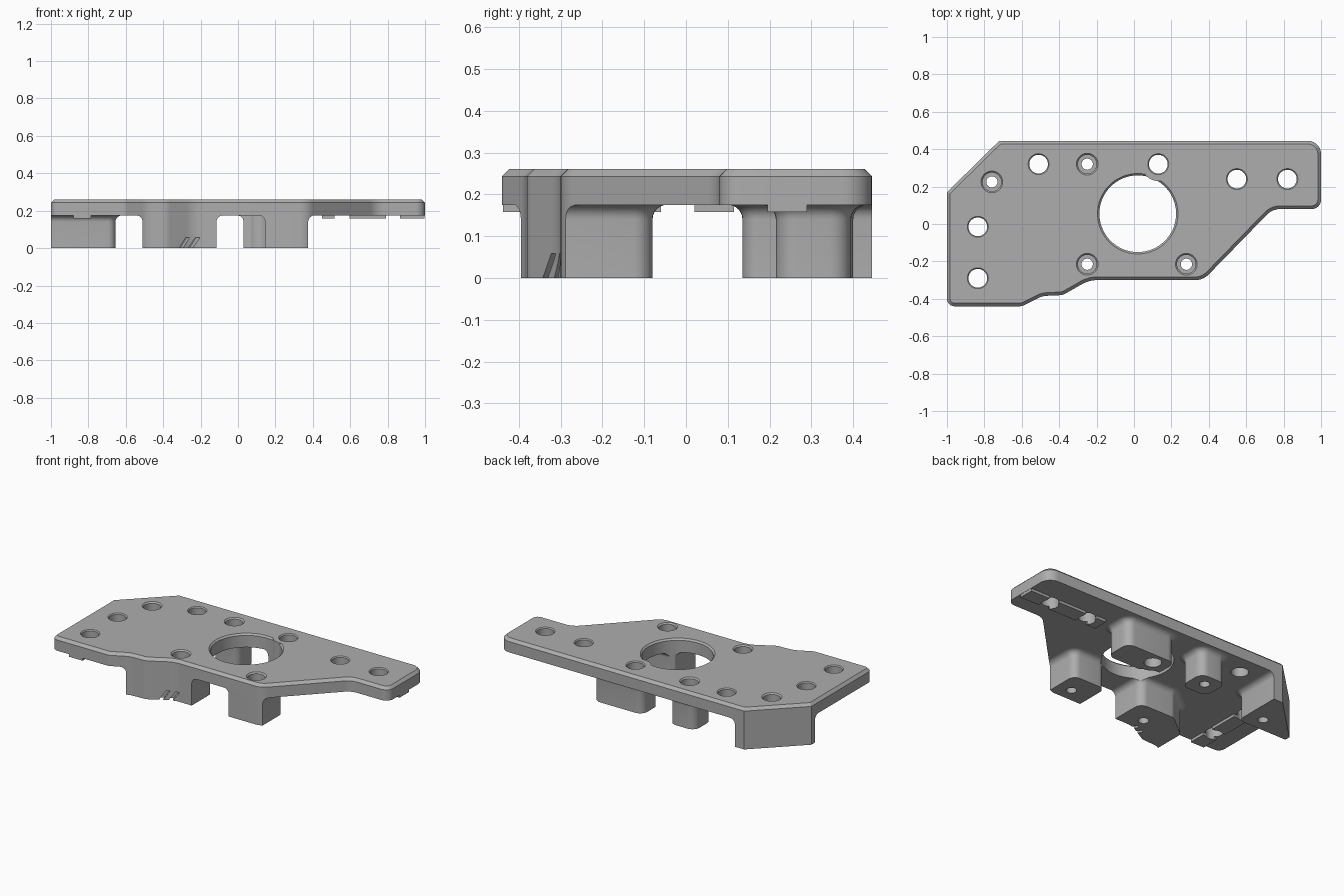
import bpy, bmesh, math
from mathutils import Vector, Matrix

cube = bpy.data.objects.get("Cube")
if cube:
    bpy.data.objects.remove(cube)

BOTTOM, TOP = 0.175, 0.26

grey = bpy.data.materials.new("machined_grey")
grey.use_nodes = True
colour = (0.42, 0.42, 0.42, 1)
grey.diffuse_color = colour
grey.node_tree.nodes["Principled BSDF"].inputs["Base Color"].default_value = colour


def rounded(points, steps=7):
    """Counter-clockwise polygon of (x, y, radius) with filleted corners."""
    out, n = [], len(points)
    for i, (x, y, r) in enumerate(points):
        p = Vector((x, y))
        a = (Vector(points[i - 1][:2]) - p).normalized()
        b = (Vector(points[(i + 1) % n][:2]) - p).normalized()
        if r == 0:
            out.append(p)
            continue
        half = a.angle(b) / 2
        centre = p + (a + b).normalized() * r / math.sin(half)
        start = p + a * r / math.tan(half) - centre
        sweep = (math.pi - 2 * half) * (1 if a.cross(b) < 0 else -1)
        for k in range(steps + 1):
            out.append(centre + Matrix.Rotation(sweep * k / steps, 2) @ start)
    return out


def offset(poly, d):
    """Grow a counter-clockwise polygon by d with mitred corners."""
    out, n = [], len(poly)
    for i, p in enumerate(poly):
        e, f = (p - poly[i - 1]).normalized(), (poly[(i + 1) % n] - p).normalized()
        m, k = Vector((e.y, -e.x)), Vector((f.y, -f.x))
        out.append(p + (m + k) * d / (1 + m.dot(k)))
    return out


def loft(name, poly, levels):
    """Solid from stacked (z, growth) copies of a polygon."""
    bm = bmesh.new()
    rings = [[bm.verts.new((p.x, p.y, z)) for p in offset(poly, d)] for z, d in levels]
    n = len(poly)
    for low, high in zip(rings, rings[1:]):
        for i in range(n):
            j = (i + 1) % n
            bm.faces.new((low[i], low[j], high[j], high[i]))
    bm.faces.new(rings[0][::-1])
    bm.faces.new(rings[-1])
    mesh = bpy.data.meshes.new(name)
    bm.to_mesh(mesh)
    bm.free()
    mesh.materials.append(grey)
    obj = bpy.data.objects.new(name, mesh)
    bpy.context.scene.collection.objects.link(obj)
    return obj


def circle(x, y, r, n=40):
    return [Vector((x + r * math.cos(math.tau * i / n), y + r * math.sin(math.tau * i / n)))
            for i in range(n)]


def rect(x0, y0, x1, y1, r=0.0):
    return rounded([(x0, y0, r), (x1, y0, r), (x1, y1, r), (x0, y1, r)])


def boolean(obj, other, operation="DIFFERENCE"):
    mod = obj.modifiers.new(other.name, "BOOLEAN")
    mod.object, mod.operation, mod.solver = other, operation, "EXACT"


def helper(obj):
    obj.hide_render = True
    obj.hide_set(True)
    helpers.append(obj)
    return obj


helpers = []

# Plate with a bevelled top rim
outline = rounded([
    (-1, -.44, .04), (-.6, -.44, .05), (-.49, -.385, .12), (-.38, -.38, .08),
    (-.24, -.3, .16), (.37, -.3, .1), (.74, .08, .1), (1, .08, .05),
    (1, .445, .07), (-.72, .445, 0), (-1, .17, 0)])
plate = loft("plate", outline, [(BOTTOM, 0), (TOP - .017, 0), (TOP, -.017)])
envelope = helper(loft("envelope_helper", outline, [(-.1, 0), (.5, 0)]))

# Bosses under the plate, flaring into it and trimmed to its outline
FLARE = .035
flare = [(0, 0)] + [(BOTTOM - FLARE * (1 - math.sin(t)), FLARE * (1 - math.cos(t)))
                    for t in (math.pi / 2 * k / 6 for k in range(7))]
bosses = [
    loft("corner_boss", rect(-1.3, .135, -.655, .8, .04), flare),
    loft("front_right_boss", rounded([
        (-.51, -.7, 0), (-.115, -.7, 0), (-.115, -.08, .05),
        (-.36, -.08, .05), (-.51, -.2, .05)]), flare),
    loft("front_left_boss", rect(.145, -.7, .375, -.08, .045), flare),
    loft("back_left_boss", rect(.03, .215, .375, .395, .05), flare),
    loft("back_right_boss", rect(-.34, .225, -.16, .4, .05), flare)]
for boss in bosses:
    boolean(boss, envelope, "INTERSECT")

# Thin locating pads in two broken rows
pads = []
for a, b in ((.45, .515), (.595, .79), (.865, .998)):
    pads.append(loft("side_pad", rect(a, .195, b, .29), [(.158, 0), (BOTTOM, 0)]))
for a, b in ((-.438, -.33), (-.25, -.06), (.02, .115)):
    pads.append(loft("end_pad", rect(-.88, a, -.785, b), [(.158, 0), (BOTTOM, 0)]))

# Plain holes and counterbored screw holes
cutters = []
for x, y in ((-.51, .32), (.13, .32), (.55, .24), (.82, .24), (-.835, -.015), (-.835, -.29)):
    cutters.append(loft("hole_cutter", circle(x, y, .05), [(-.1, 0), (TOP - .006, 0), (TOP + .02, .026)]))
for x, y in ((-.76, .225), (-.25, .32), (-.25, -.215), (.28, -.215)):
    cutters.append(loft("screw_cutter", circle(x, y, .03),
                        [(-.1, 0), (.19, 0), (.19, .02), (TOP - .008, .02), (TOP + .02, .048)]))

# Large bore, leaving a wall around the hole beside it
bore = loft("bore_cutter", circle(.02, .055, .205, 96), [(-.1, 0), (TOP - .01, 0), (TOP + .02, .03)])
wall = helper(loft("wall_helper", circle(.13, .32, .09), [(-.2, 0), (.5, 0)]))
boolean(bore, wall)
cutters.append(bore)

# Slanted notches in the front of one boss
slots = []
for x in (-.305, -.255):
    slot = loft("notch_cutter", rect(-.012, -.03, .012, .03), [(-.02, 0), (.058, 0)])
    shear = Matrix.Identity(4)
    shear[0][2] = .7
    slot.data.transform(Matrix.Translation((x, -.335 + (x + .305) * .5, 0))
                        @ Matrix.Rotation(.5, 4, "Z") @ shear)
    slots.append(helper(slot))

for c in cutters:
    helper(c)


def near(obj, cutter):
    """True where the two bounding boxes overlap in plan."""
    for axis in (0, 1):
        a = [v.co[axis] for v in obj.data.vertices]
        b = [v.co[axis] for v in cutter.data.vertices]
        if max(a) < min(b) or max(b) < min(a):
            return False
    return True


solids = [plate] + bosses + pads
for obj in solids:
    for c in cutters + (slots if obj.name == "front_right_boss" else []):
        if near(obj, c):
            boolean(obj, c)

# Bake the cuts, then shade curved walls smoothly with crisp edges
bpy.context.view_layer.update()
deps = bpy.context.evaluated_depsgraph_get()
baked = [bpy.data.meshes.new_from_object(o.evaluated_get(deps)) for o in solids]
for obj, mesh in zip(solids, baked):
    obj.modifiers.clear()
    obj.data = mesh
for obj in helpers:
    bpy.data.objects.remove(obj)
bpy.ops.object.select_all(action="DESELECT")
for obj in solids:
    obj.select_set(True)
bpy.context.view_layer.objects.active = plate
bpy.ops.object.shade_smooth_by_angle(angle=math.radians(25))
